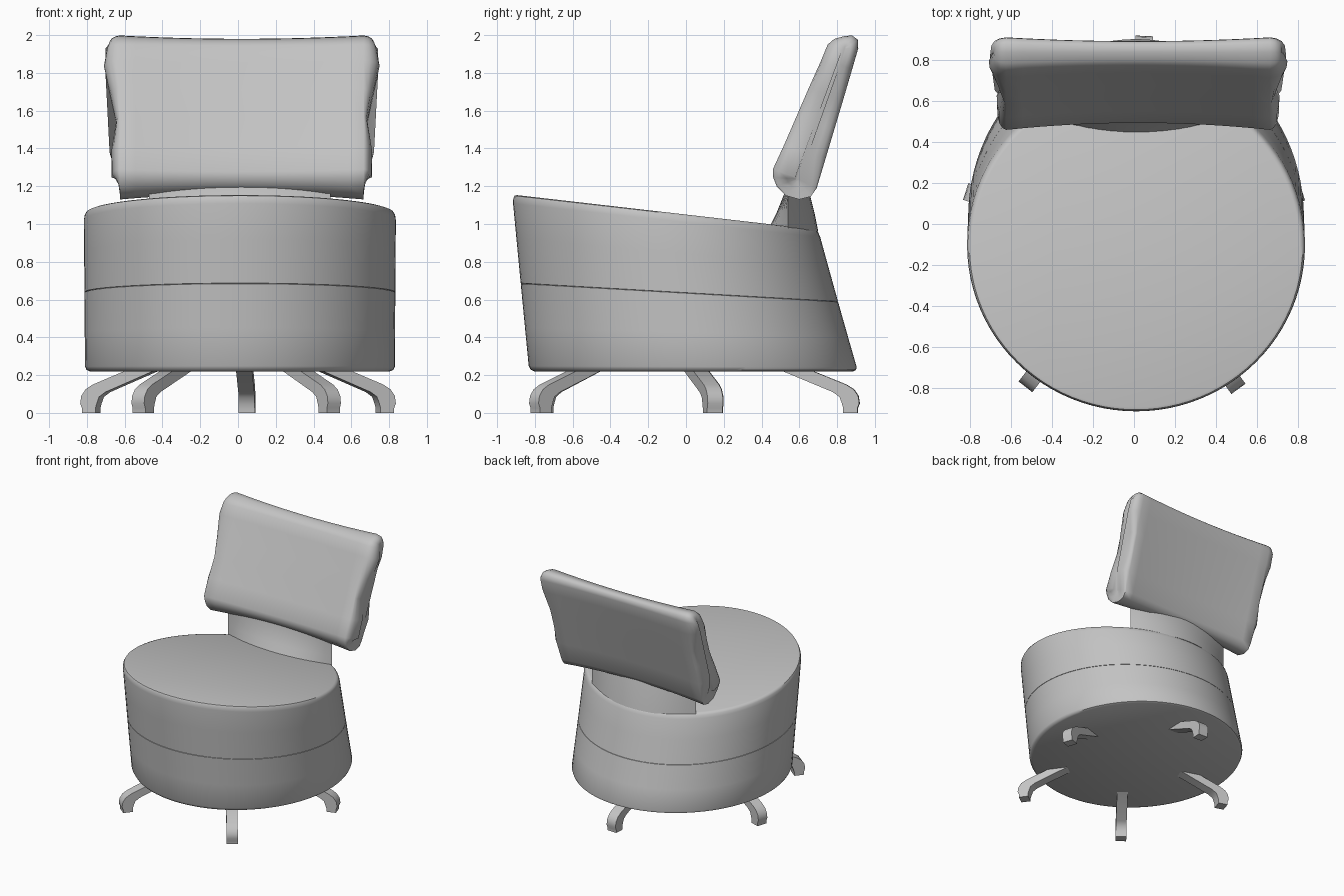
import bpy, bmesh, math
from mathutils import Vector

cube = bpy.data.objects.get("Cube")
if cube:
    bpy.data.objects.remove(cube, do_unlink=True)

grey = bpy.data.materials.new("soft_grey")
grey.use_nodes = True
GREY = (0.55, 0.55, 0.55, 1)
grey.diffuse_color = GREY
grey.node_tree.nodes["Principled BSDF"].inputs["Base Color"].default_value = GREY


def loft(name, rings, angle=40):
    """Skin closed rings of equal length and cap both ends."""
    bm = bmesh.new()
    loops = [[bm.verts.new(p) for p in ring] for ring in rings]
    n = len(loops[0])
    for a, b in zip(loops, loops[1:]):
        for i in range(n):
            j = (i + 1) % n
            bm.faces.new((a[i], a[j], b[j], b[i]))
    bm.faces.new(loops[0][::-1])
    bm.faces.new(loops[-1])
    bmesh.ops.recalc_face_normals(bm, faces=bm.faces)
    mesh = bpy.data.meshes.new(name)
    bm.to_mesh(mesh)
    bm.free()
    obj = bpy.data.objects.new(name, mesh)
    bpy.context.collection.objects.link(obj)
    mesh.materials.append(grey)
    bpy.ops.object.select_all(action="DESELECT")
    obj.select_set(True)
    bpy.context.view_layer.objects.active = obj
    bpy.ops.object.shade_smooth_by_angle(angle=math.radians(angle))
    return obj


def lerp(a, b, t):
    return a + (b - a) * t


def interp(x, table):
    """Smoothly interpolate y over a list of (x, y) pairs."""
    for (x0, y0), (x1, y1) in zip(table, table[1:]):
        if x <= x1:
            t = max(0, (x - x0) / (x1 - x0))
            return lerp(y0, y1, t * t * (3 - 2 * t))
    return table[-1][1]


# Drum base: leaning loft from a level bottom to a tilted seat
def drum_ring(t, inset=0.0, n=96):
    ring = []
    for i in range(n):
        a = math.tau * i / n
        x = 0.01 + (lerp(0.82, 0.826, t) - inset) * math.cos(a)
        y = lerp(0.04, -0.11, t) + (lerp(0.87, 0.81, t) - inset) * math.sin(a)
        ring.append((x, y, lerp(0.22, 1.05 - 0.115 * y, t)))
    return ring


loft("lower_body", [drum_ring(t, d) for t, d in
                    ((0, 0.025), (0.01, 0.008), (0.03, 0), (0.25, 0), (0.498, 0), (0.5, 0.004))])
loft("upper_body", [drum_ring(t, d) for t, d in
                    ((0.5, 0.004), (0.502, 0), (0.75, 0), (0.95, 0), (0.98, 0.004),
                     (0.995, 0.012), (1, 0.025))])


# Neck: lens-shaped riser between the seat and the back cushion
def neck_ring(z, front, rear, end=0.54, half=0.48, n=16):
    xs = [half * (2 * i / n - 1) for i in range(n + 1)]
    bow = lambda x, y: lerp(end, y, 1 - (x / half) ** 2)
    return ([(x + 0.01, bow(x, front), z) for x in xs]
            + [(x + 0.01, bow(x, rear), z) for x in xs[-2:0:-1]])


loft("back_neck", [neck_ring(0.96, 0.43, 0.70), neck_ring(1.06, 0.48, 0.68),
                   neck_ring(1.16, 0.52, 0.655), neck_ring(1.24, 0.53, 0.635)])

# Back cushion: side outline swept across, pinched mid-width, with puffed sides
outline = [(0.46, 1.29), (0.462, 1.245), (0.48, 1.2), (0.53, 1.15), (0.6, 1.13), (0.66, 1.145),
           (0.692, 1.19), (0.74, 1.35), (0.785, 1.5), (0.83, 1.65), (0.88, 1.82),
           (0.912, 1.93), (0.91, 1.975), (0.88, 1.998), (0.84, 1.995), (0.785, 1.98),
           (0.75, 1.95), (0.715, 1.865), (0.65, 1.72), (0.585, 1.57), (0.52, 1.42)]
outline = [Vector(p) for p in outline]
low, high = Vector((0.59, 1.24)), Vector((0.84, 1.93))
axis = high - low
puff = [(1.14, 0.0), (1.35, 0.055), (1.56, 0.02), (1.88, 0.085), (2.0, 0.06)]


def cushion_ring(x, scale, bulge):
    ring = []
    for p in outline:
        t = min(1, max(0, (p - low).dot(axis) / axis.length_squared))
        core = low + axis * t
        q = core.lerp(p, scale)
        ring.append((0.02 + x + math.copysign(bulge, x) * interp(p.y, puff), q.x, q.y))
    return ring


EDGE = 0.645
caps = [(0.1, 1.0), (0.45, 0.95), (0.75, 0.75), (0.93, 0.4)]
rings = [cushion_ring(-EDGE, s, b) for s, b in caps]
for i in range(17):
    u = i / 8 - 1
    rings.append(cushion_ring(EDGE * u, 1 - 0.26 * (1 - u * u), 0))
rings += [cushion_ring(EDGE, s, b) for s, b in caps[::-1]]
loft("back_cushion", rings, 60)

# Five splayed legs: a bent strip ending in a small foot pad
leg_outline = [(-0.44, 0.235), (-0.28, 0.235), (-0.07, 0.15), (-0.03, 0.125), (-0.006, 0.09),
               (0, 0.05), (-0.01, 0.025), (-0.01, 0), (-0.085, 0), (-0.085, 0.025),
               (-0.092, 0.05), (-0.105, 0.085), (-0.14, 0.11)]


def leg(name, degrees, reach, width=0.085):
    a = math.radians(degrees)
    out = Vector((math.cos(a), math.sin(a), 0))
    side = Vector((-out.y, out.x, 0))
    hub = Vector((0.005, -0.11, 0))
    loft(name, [[hub + out * (reach + r) + side * s * width / 2 + Vector((0, 0, z))
                 for r, z in leg_outline] for s in (-1, 1)], 35)


for name, degrees, reach in (("rear_leg", 87.5, 1.03), ("right_leg", 162, 0.87),
                             ("left_leg", 18, 0.86), ("front_right_leg", 232, 0.87),
                             ("front_left_leg", 306, 0.86)):
    leg(name, degrees, reach)
